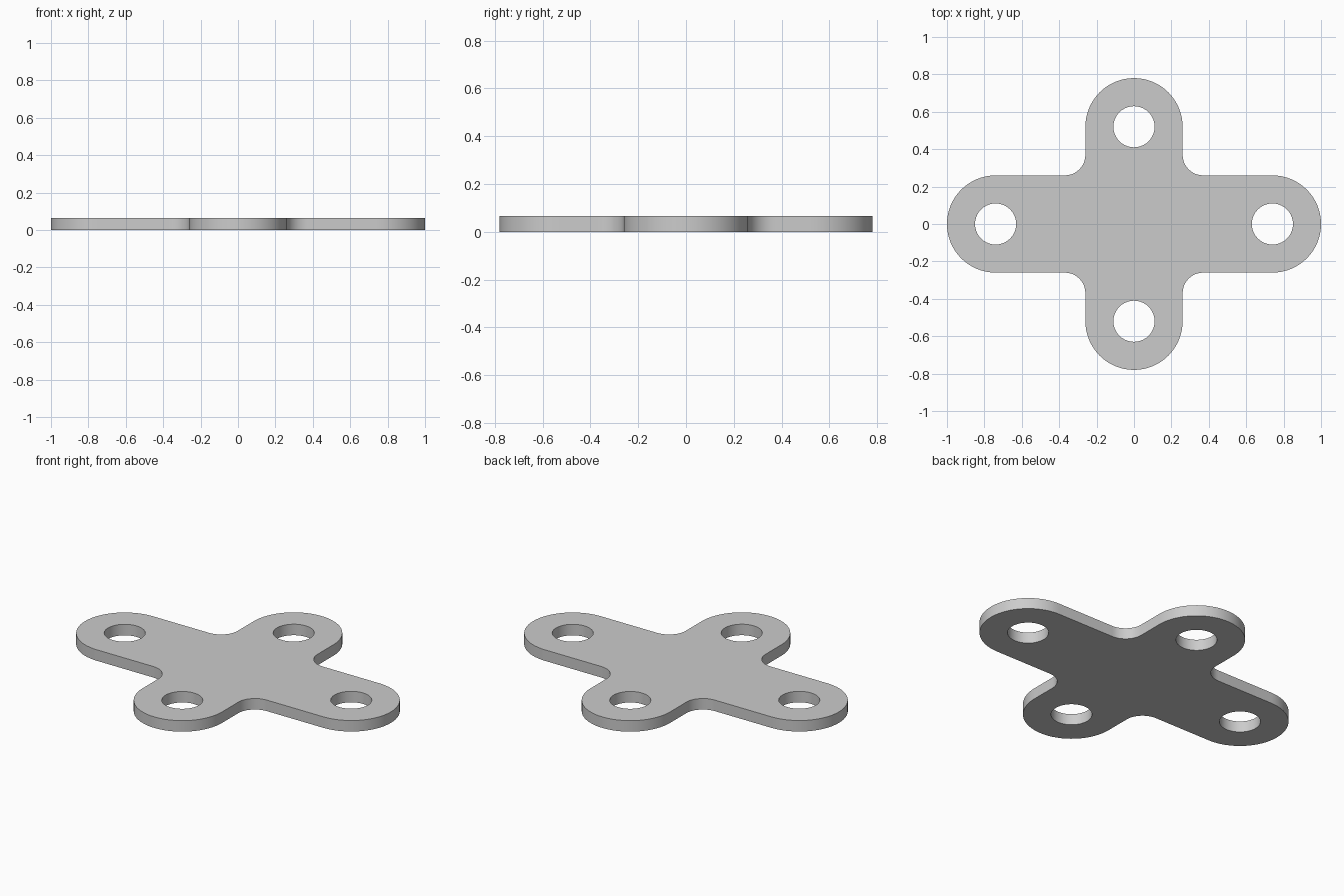
import bpy, bmesh
from math import cos, sin, radians

if "Cube" in bpy.data.objects:
    bpy.data.objects.remove(bpy.data.objects["Cube"])

HALF_W, HOLE_R, FILLET, THICK = 0.26, 0.11, 0.11, 0.065
ARM_X, ARM_Y = 0.74, 0.52


def arc(cx, cy, r, a0, a1, n):
    """Points along an arc, both ends included."""
    angles = [radians(a0 + (a1 - a0) * i / n) for i in range(n + 1)]
    return [(cx + r * cos(a), cy + r * sin(a)) for a in angles]


def add_loop(bm, pts):
    verts = [bm.verts.new((x, y, 0)) for x, y in pts]
    for a, b in zip(verts, verts[1:] + verts[:1]):
        bm.edges.new((a, b))


# Outline: rounded arm end followed by the inner corner fillet, four times
c = HALF_W + FILLET
ends = [(ARM_X, 0), (0, ARM_Y), (-ARM_X, 0), (0, -ARM_Y)]
corners = [(c, c), (-c, c), (-c, -c), (c, -c)]
outline = []
for i in range(4):
    turn = 90 * i
    outline += arc(*ends[i], HALF_W, turn - 90, turn + 90, 32)
    outline += arc(*corners[i], FILLET, turn + 270, turn + 180, 12)

# Flat profile with a bolt hole in each arm, extruded to thickness
bm = bmesh.new()
add_loop(bm, outline)
for x, y in ends:
    add_loop(bm, arc(x, y, HOLE_R, 0, 360, 40)[:-1])
bmesh.ops.triangle_fill(bm, edges=bm.edges[:], use_beauty=True, normal=(0, 0, 1))
ext = bmesh.ops.extrude_face_region(bm, geom=bm.faces[:], use_keep_orig=True)
top = [g for g in ext["geom"] if isinstance(g, bmesh.types.BMVert)]
bmesh.ops.translate(bm, verts=top, vec=(0, 0, THICK))
bmesh.ops.recalc_face_normals(bm, faces=bm.faces[:])

mesh = bpy.data.meshes.new("cross_plate")
bm.to_mesh(mesh)
bm.free()
plate = bpy.data.objects.new("cross_plate", mesh)
bpy.context.collection.objects.link(plate)

# Smooth walls, crisp rims
bpy.context.view_layer.objects.active = plate
plate.select_set(True)
bpy.ops.object.shade_smooth_by_angle(angle=radians(30))
